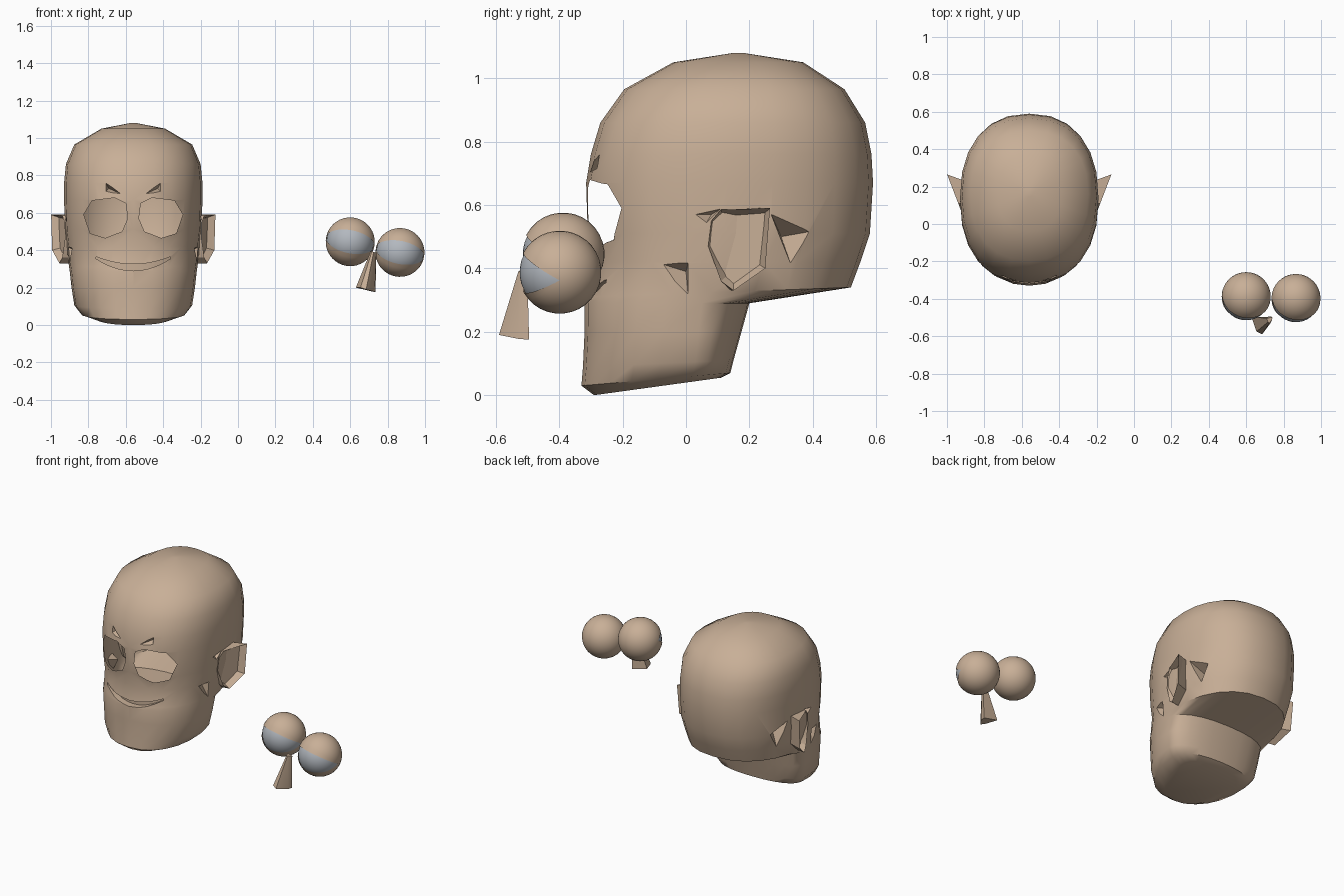
import bpy, bmesh, math
from mathutils import Matrix, Vector

old = bpy.data.objects.get("Cube")
if old:
    bpy.data.objects.remove(old)

HEAD_X = -0.56


def material(name, rgb):
    m = bpy.data.materials.new(name)
    m.use_nodes = True
    m.diffuse_color = (*rgb, 1)
    m.node_tree.nodes["Principled BSDF"].inputs["Base Color"].default_value = (*rgb, 1)
    return m


skin = material("tan skin", (0.58, 0.43, 0.31))
grey = material("eye grey", (0.45, 0.48, 0.52))


def finish(name, bm, mat, x=0.0, smooth=None, slots=1):
    bmesh.ops.recalc_face_normals(bm, faces=bm.faces)
    me = bpy.data.meshes.new(name)
    bm.to_mesh(me)
    bm.free()
    for _ in range(slots):
        me.materials.append(mat)
    ob = bpy.data.objects.new(name, me)
    ob.location.x = x
    bpy.context.collection.objects.link(ob)
    if smooth:
        shade(ob, smooth)
    return ob


def activate(ob):
    bpy.ops.object.select_all(action="DESELECT")
    ob.select_set(True)
    bpy.context.view_layer.objects.active = ob


def shade(ob, degrees):
    activate(ob)
    bpy.ops.object.shade_smooth_by_angle(angle=math.radians(degrees))


def loft(bm, rings, index=0):
    """Skin a list of equal point rings, cap both ends, return the last cap."""
    loops = [[bm.verts.new(p) for p in ring] for ring in rings]
    faces = [bm.faces.new(loops[0]), bm.faces.new(loops[-1])]
    for a, b in zip(loops, loops[1:]):
        for i in range(len(a)):
            j = (i + 1) % len(a)
            faces.append(bm.faces.new((a[i], a[j], b[j], b[i])))
    for f in faces:
        f.material_index = index
    return faces[1]


def spow(v, e):
    return math.copysign(abs(v) ** e, v)


# Skull and jaw: front z, back z, front y, widest y, back y, half width
LEVELS = [
    (0.00, 0.055, -0.29, 0.00, 0.11, 0.20),
    (0.03, 0.07, -0.33, 0.02, 0.14, 0.28),
    (0.09, 0.11, -0.325, 0.03, 0.15, 0.315),
    (0.20, 0.20, -0.32, 0.04, 0.175, 0.33),
    (0.29, 0.29, -0.32, 0.05, 0.20, 0.34),
    (0.31, 0.34, -0.315, 0.08, 0.52, 0.345),
    (0.42, 0.42, -0.295, 0.11, 0.55, 0.355),
    (0.51, 0.51, -0.31, 0.13, 0.58, 0.365),
    (0.67, 0.67, -0.315, 0.13, 0.59, 0.37),
    (0.76, 0.76, -0.30, 0.14, 0.585, 0.37),
    (0.86, 0.86, -0.27, 0.15, 0.565, 0.36),
    (0.965, 0.965, -0.195, 0.16, 0.50, 0.315),
    (1.05, 1.05, -0.04, 0.165, 0.37, 0.17),
    (1.079, 1.079, 0.145, 0.165, 0.185, 0.02),
]
SIDES = 24


def head_ring(zf, zb, yf, ym, yb, w):
    ring = []
    for i in range(SIDES):
        a = 2 * math.pi * i / SIDES
        s = spow(math.sin(a), 2 / 2.3)
        y = ym + s * ((yb - ym) if s > 0 else (ym - yf))
        z = zf + (zb - zf) * (y - yf) / (yb - yf)
        ring.append((w * spow(math.cos(a), 2 / 2.3), y, z))
    return ring


bm = bmesh.new()
loft(bm, [head_ring(*lv) for lv in LEVELS])
head = finish("head", bm, skin, HEAD_X, slots=2)

# Cutters: open eye sockets (slot 1), creases and mouth (slot 0)
SOCKET = [(0.04, 0.65), (0.10, 0.68), (0.22, 0.665), (0.265, 0.59),
          (0.23, 0.49), (0.15, 0.465), (0.06, 0.50), (0.03, 0.57)]
DENTS = [  # three outer corners and one deep corner
    [(0.36, -0.16, 0.44), (0.37, 0.01, 0.43), (0.36, 0.01, 0.28), (0.30, 0.0, 0.39)],
    [(0.40, -0.02, 0.57), (0.40, 0.13, 0.60), (0.40, 0.05, 0.52), (0.32, 0.08, 0.57)],
    [(0.38, 0.26, 0.59), (0.36, 0.47, 0.53), (0.37, 0.36, 0.33), (0.27, 0.30, 0.50)],
    [(0.165, -0.31, 0.79), (0.16, -0.32, 0.70), (0.04, -0.33, 0.69), (0.13, -0.24, 0.73)],
]
bm = bmesh.new()
for side in (1, -1):
    loft(bm, [[(side * x, y, z) for x, z in SOCKET] for y in (-0.6, -0.05)], 1)
    for dent in DENTS:
        v = [bm.verts.new((side * x, y, z)) for x, y, z in dent]
        for tri in ((0, 1, 2), (0, 1, 3), (1, 2, 3), (2, 0, 3)):
            bm.faces.new([v[k] for k in tri])
smile = []
for i in range(11):
    t = i / 5 - 1
    x = 0.2 * t
    inner = 0.09 - 0.365 * (1 - (abs(x) / 0.345) ** 2.2) ** 0.45
    low, high = 0.29 + 0.065 * t * t, 0.325 + 0.04 * t * t
    smile.append([(x, -0.5, low), (x, -0.5, high), (x, inner, high), (x, inner, low)])
loft(bm, smile)
cutter = finish("head_cutter", bm, skin, HEAD_X, slots=2)
cutter.hide_render = True

bpy.context.view_layer.update()
activate(head)
cut = head.modifiers.new("cuts", "BOOLEAN")
cut.operation = "DIFFERENCE"
cut.solver = "EXACT"
cut.object = cutter
bpy.ops.object.modifier_apply(modifier=cut.name)
bpy.data.objects.remove(cutter)

# Remove the socket walls so the skull stays a thin open shell
bm = bmesh.new()
bm.from_mesh(head.data)
walls = [f for f in bm.faces if f.material_index == 1]
bmesh.ops.delete(bm, geom=walls, context="FACES")
bm.to_mesh(head.data)
bm.free()
head.data.materials.pop(index=1)
shade(head, 45)

# Ears: flared outline with a sunken middle
EAR = [(0.08, 0.55), (0.11, 0.585), (0.265, 0.59), (0.25, 0.40),
       (0.15, 0.33), (0.11, 0.36), (0.07, 0.47)]
for side, name in ((1, "left_ear"), (-1, "right_ear")):
    bm = bmesh.new()
    root = [(side * 0.34, 0.09 + (y - 0.08) * 0.75, z) for y, z in EAR]
    rim = [(side * (0.368 + (y - 0.08) * 0.385), y, z) for y, z in EAR]
    bowl = loft(bm, [root, rim])
    bmesh.ops.recalc_face_normals(bm, faces=bm.faces)
    bmesh.ops.inset_region(bm, faces=[bowl], thickness=0.022)
    bmesh.ops.translate(bm, verts=bowl.verts[:], vec=(-side * 0.035, 0, 0))
    finish(name, bm, skin, HEAD_X, 30)

# Eyes: grey ball inside a lid shell with a wedge opened at the front
TILT = Matrix.Rotation(0.2, 4, "Y")


def ball(radius, centre, opened=False):
    b = bmesh.new()
    bmesh.ops.create_uvsphere(b, u_segments=32, v_segments=20, radius=radius)
    turn = Matrix.Rotation(math.pi / 2, 4, "Y")
    half = Matrix.Rotation(math.pi / 32, 4, "X")
    b.transform(half @ turn)
    if opened:
        gap = []
        for f in b.faces:
            c = f.calc_center_median()
            if abs(math.atan2(c.z, -c.y)) < math.radians(28):
                gap.append(f)
        bmesh.ops.delete(b, geom=gap, context="FACES")
    b.transform(Matrix.Translation(centre) @ TILT)
    return b


for side, centre in (("right", (0.60, -0.388, 0.445)), ("left", (0.866, -0.398, 0.388))):
    finish(side + "_eyelids", ball(0.131, centre, opened=True), skin, smooth=40)
    finish(side + "_eyeball", ball(0.127, centre), grey, smooth=40)

# Nose: wedge tapering up between the eyes
BASE = [(0.63, -0.50, 0.20), (0.735, -0.495, 0.175), (0.73, -0.53, 0.178),
        (0.685, -0.59, 0.19), (0.655, -0.575, 0.20)]
TIP = Vector((0.725, -0.505, 0.39))
bm = bmesh.new()
loft(bm, [BASE, [TIP + (Vector(p) - Vector((0.685, -0.51, 0.19))) * 0.3 for p in BASE]])
finish("nose", bm, skin, smooth=35)
